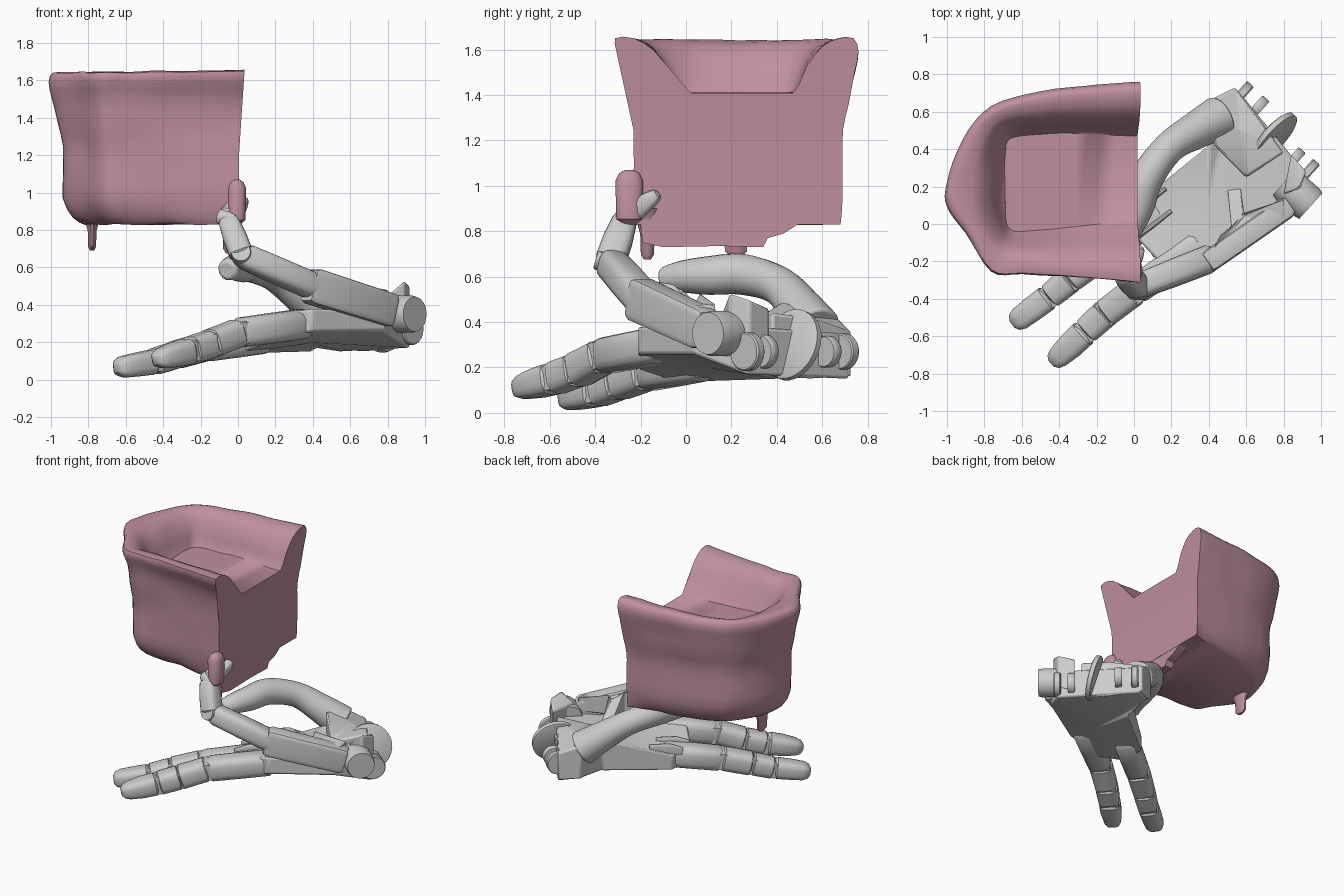
import bpy, bmesh, math
from mathutils import Vector, noise

if "Cube" in bpy.data.objects:
    bpy.data.objects.remove(bpy.data.objects["Cube"])

pink = bpy.data.materials.new("pink_fabric")
pink.diffuse_color = (0.52, 0.28, 0.34, 1)
pink.use_nodes = True
pink.node_tree.nodes["Principled BSDF"].inputs["Base Color"].default_value = pink.diffuse_color


def finish(name, bm, mat=None, bevel=0.0, angle=35):
    bmesh.ops.recalc_face_normals(bm, faces=bm.faces)
    for f in bm.faces:
        f.smooth = True
    for e in bm.edges:
        e.smooth = e.calc_face_angle(0) < math.radians(angle)
    me = bpy.data.meshes.new(name)
    bm.to_mesh(me)
    bm.free()
    ob = bpy.data.objects.new(name, me)
    bpy.context.collection.objects.link(ob)
    if mat:
        me.materials.append(mat)
    if bevel:
        m = ob.modifiers.new("bevel", "BEVEL")
        m.width, m.segments = bevel, 2
    return ob


def spline(pts, steps):
    """Catmull-Rom through points of any dimension."""
    p = [pts[0]] + list(pts) + [pts[-1]]
    out = []
    for i in range(1, len(p) - 2):
        for k in range(steps):
            t = k / steps
            out.append(tuple(0.5 * (2 * b + (c - a) * t + (2 * a - 5 * b + 4 * c - d) * t * t
                                    + (3 * b - a - 3 * c + d) * t ** 3)
                             for a, b, c, d in zip(p[i - 1], p[i], p[i + 1], p[i + 2])))
    return out + [tuple(pts[-1])]


def loft(name, p, q, stations, up=(0, 0, 1), mat=None, n=16, power=0.6):
    """Rounded-box tube from p to q; stations are (t, half width, half height)."""
    p, q = Vector(p), Vector(q)
    d = (q - p).normalized()
    side = d.cross(Vector(up)).normalized()
    top = side.cross(d)
    bm = bmesh.new()
    rings = []
    for t, w, h in stations:
        ring = []
        for k in range(n):
            a = 2 * math.pi * (k + 0.5) / n
            c, s = math.cos(a), math.sin(a)
            c, s = math.copysign(abs(c) ** power, c), math.copysign(abs(s) ** power, s)
            ring.append(bm.verts.new(p.lerp(q, t) + side * w * c + top * h * s))
        rings.append(ring)
    for a, b in zip(rings, rings[1:]):
        for k in range(n):
            bm.faces.new((a[k], a[(k + 1) % n], b[(k + 1) % n], b[k]))
    bm.faces.new(rings[0])
    bm.faces.new(rings[-1])
    return finish(name, bm, mat)


def prism(name, pts, bevel=0.012):
    """Solid over a plan outline of (x, y, bottom z, top z)."""
    bm = bmesh.new()
    n = len(pts)
    lo = [bm.verts.new((x, y, a)) for x, y, a, b in pts]
    hi = [bm.verts.new((x, y, b)) for x, y, a, b in pts]
    for ring in (lo, hi):
        c = bm.verts.new(sum((v.co for v in ring), Vector()) / n)
        for k in range(n):
            bm.faces.new((ring[k], ring[(k + 1) % n], c))
    for k in range(n):
        bm.faces.new((lo[k], lo[(k + 1) % n], hi[(k + 1) % n], hi[k]))
    return finish(name, bm, None, bevel, 25)


def disc(name, loc, axis, r, depth):
    a = Vector(axis).normalized() * depth / 2
    c = Vector(loc)
    return loft(name, c - a, c + a, [(0, r * .93, r * .93), (.15, r, r), (.85, r, r), (1, r * .93, r * .93)],
                (0, 0, 1), None, 28, 1)


# ---- chair body: wall profile swept round a U-shaped plan, open towards +x ----
outer = [(.03, -.335), (-.3, -.30), (-.6, -.285), (-.77, -.26), (-.91, -.05), (-1, .09), (-1, .22),
         (-.92, .45), (-.76, .635), (-.5, .71), (-.2, .745), (.03, .76)]
inner = [(.02, .02), (-.3, -.01), (-.5, -.03), (-.63, -.04), (-.68, .0), (-.69, .1), (-.69, .22),
         (-.69, .38), (-.66, .46), (-.5, .48), (-.25, .48), (.02, .47)]
plan = spline([o + i for o, i in zip(outer, inner)], 4)
bm = bmesh.new()
rows = []
for s, (ox, oy, ix, iy) in enumerate(plan):
    t = s / (len(plan) - 1)
    back = math.sin(math.pi * t) ** 0.7
    O, I = Vector((ox, oy, 0)), Vector((ix, iy, 0))
    L = (I - O).length
    d = (I - O) / L
    w = 0.07 + .035 * (1 - t) ** 3
    k = max(0, 1 - 2 * t)                      # the right arm has a thin overhanging rim
    prof = [(w + .01 + .11 * back, .83), (w + .005 + .05 * back, .87), (w, .97), (w, 1.12), (w * .98, 1.25),
            (w * (.62 + .36 * k), 1.36), (w * (.25 + .58 * k), 1.5), (w * .35 * k, 1.59),
            (.022, 1.65 - .012 * back), (L * .3, 1.65 - .012 * back), (L * .55, 1.615 - .02 * k),
            (L * (.78 - .04 * k), 1.53 - .02 * k), (L * .9, 1.45), (L, 1.41)]
    row = []
    for u, z in spline(prof, 2):
        co = O + d * u + Vector((0, 0, z))
        if 0 < s < len(plan) - 1:
            co += noise.noise_vector(co * 6) * 0.008
        else:
            co.x = .005 + .03 * max(0, z - 1.2) / .45
        row.append(bm.verts.new(co))
    rows.append(row)
for a, b in zip(rows, rows[1:]):
    for k in range(len(a) - 1):
        bm.faces.new((a[k], b[k], b[k + 1], a[k + 1]))
# front cap: panel below the seat plus the two arm ends; then seat and underside strips
a, b, j = rows[0], rows[-1], 8
for k in range(j):
    bm.faces.new((a[k], b[k], b[k + 1], a[k + 1]))
bm.faces.new((a[j], b[j], b[-1], a[-1]))
arm_ends = [bm.faces.new(a[j:]), bm.faces.new(b[j:])]
bmesh.ops.triangulate(bm, faces=arm_ends, quad_method='FIXED', ngon_method='EAR_CLIP')
n = len(rows)
for e in (0, -1):
    for s in range((n - 1) // 2):
        q = [rows[s][e], rows[s + 1][e], rows[n - 2 - s][e], rows[n - 1 - s][e]]
        bm.faces.new(list(dict.fromkeys(q)))
finish("chair_body", bm, pink, 0, 50)

# ---- hanging front skirt, feet and corner pad ----
bm = bmesh.new()
yz = [(-.21, .9), (-.19, .75), (-.1, .73), (.15, .735), (.34, .73), (.36, .77), (.43, .79), (.5, .835), (.5, .9)]
f = bm.faces.new([bm.verts.new((-.06, y, z)) for y, z in yz])
for v in bmesh.ops.extrude_face_region(bm, geom=[f])["geom"]:
    if isinstance(v, bmesh.types.BMVert):
        v.co.x = .003
finish("chair_front_skirt", bm, pink)
for i, (x, y, z0, r, ry) in enumerate([(-.78, .22, .69, .022, .05), (-.05, -.17, .675, .03, .03)]):
    loft(f"chair_foot_{i}", (x, y, z0), (x, y, .9),
         [(0, ry * .5, r * .5), (.1, ry, r), (.5, ry * 1.1, r * 1.1), (1, ry * 2.2, r * 2.5)],
         (1, 0, 0), pink, 12, 1)
loft("chair_corner_pad", (-.005, -.25, .83), (-.005, -.25, 1.07),
     [(0, .03, .02), (.1, .058, .045), (.8, .062, .05), (.94, .045, .035), (1, .02, .015)],
     (1, 0, 0), pink, 16, .8)

# ---- palm and wrist ----
prism("palm", [(.55, .72, .15, .35), (.42, .64, .17, .40), (.40, .42, .15, .38), (.03, .12, .14, .25),
               (.0, -.06, .14, .26), (.14, -.21, .19, .34), (.40, -.21, .26, .38), (.78, .03, .26, .36),
               (.92, .27, .17, .38)])
prism("wrist_wedge", [(.54, .73, .16, .36), (.40, .66, .18, .43), (.43, .42, .2, .49), (.6, .25, .2, .38),
                      (.80, .38, .16, .44), (.68, .55, .15, .42)])
prism("wrist_block", [(.80, .16, .25, .45), (.89, .19, .25, .53), (.92, .28, .25, .50), (.84, .37, .2, .46)])
across = Vector((.62, -.56, 0))
disc("wrist_disc", (.75, .465, .30), across + Vector((0, 0, .25)), .16, .04)
disc("wrist_knuckle", (.875, .16, .35), across, .10, .19)
for i, (x, y, r) in enumerate([(.57, .69, .065), (.66, .62, .055), (.85, .34, .06), (.92, .27, .07)]):
    disc(f"wrist_tab_{i}", (x, y, .27), across, r + .015, .05)

# ---- index mount: long slab with an L-shaped plate ----
loft("index_slab", (.38, -.215, .505), (.82, .09, .365),
     [(0, .055, .085), (.05, .06, .095), (.95, .06, .09), (1, .05, .08)], power=.25)
prism("index_plate", [(.40, -.18, .50, .59), (.46, -.06, .40, .57), (.52, -.02, .40, .545), (.50, .18, .3, .36),
                      (.57, .19, .3, .36), (.59, .06, .38, .53), (.80, .13, .38, .48), (.80, .03, .36, .47)], .006)


def finger(name, pts, sizes, up=(0, 0, 1)):
    """Chain of tapered links with a hinge pin at each joint."""
    for i, (p, q) in enumerate(zip(pts, pts[1:])):
        w, h, w2 = sizes[i], sizes[i] * .95, sizes[i + 1]
        if i == len(pts) - 2:
            st = [(0, w * .75, h * .75), (.1, w, h), (.45, w * .98, h * .95), (.8, w2 * 1.1, w2 * 1.0),
                  (.94, w2 * .85, w2 * .75), (1, w2 * .45, w2 * .4)]
        else:
            st = [(0, w * .85, h * .8), (.06, w, h), (.5, w * .98, h), (.93, w2, w2), (1, w2 * .8, w2 * .78)]
        loft(f"{name}_link_{i}", p, q, st, up)
        if i:
            side = (Vector(q) - Vector(p)).cross(Vector(up))
            disc(f"{name}_hinge_{i}", p, side, w * .8, w * 1.75)


finger("index_finger", [(.42, -.18, .49), (.02, -.335, .665), (-.055, -.265, .86), (.035, -.125, .965)],
       [.075, .068, .055, .035], (.4, .3, 1))
finger("outer_finger", [(.36, -.11, .30), (0, -.36, .25), (-.15, -.475, .19), (-.255, -.57, .155),
                        (-.44, -.745, .105)], [.085, .08, .078, .074, .055])
finger("inner_finger", [(.14, .07, .22), (-.18, -.17, .175), (-.34, -.295, .13), (-.45, -.385, .095),
                        (-.65, -.535, .062)], [.085, .08, .075, .07, .058])

# ---- thin ribs between the finger roots ----
for i, (x, y) in enumerate([(.05, .1), (.08, -.02), (.16, -.12)]):
    loft(f"knuckle_rib_{i}", (x + .12, y + .09, .28), (x - .06, y - .05, .27),
         [(0, .012, .04), (.6, .014, .05), (1, .01, .025)])

# ---- thumb arching up under the chair: round tube along a curve ----
path = spline([(.46, .57, .36), (.33, .50, .46), (.19, .41, .56), (.07, .25, .61), (.025, .10, .605),
               (-.02, -.02, .60), (-.06, -.10, .585)], 4)
radii = [r for (r,) in spline([(.12,), (.10,), (.085,), (.09,), (.085,), (.07,), (.055,)], 4)]
bm = bmesh.new()
rings = []
for i, (p, r) in enumerate(zip(path, radii)):
    d = (Vector(path[min(i + 1, len(path) - 1)]) - Vector(path[max(i - 1, 0)])).normalized()
    side = d.cross(Vector((0, 0, 1))).normalized()
    top = side.cross(d)
    rings.append([bm.verts.new(Vector(p) + (side * math.cos(a) + top * math.sin(a)) * r)
                  for a in (math.tau * k / 20 for k in range(20))])
for a, b in zip(rings, rings[1:]):
    for k in range(20):
        bm.faces.new((a[k], a[(k + 1) % 20], b[(k + 1) % 20], b[k]))
bm.faces.new(rings[0])
bm.faces.new(rings[-1])
finish("thumb", bm, None, .015)
